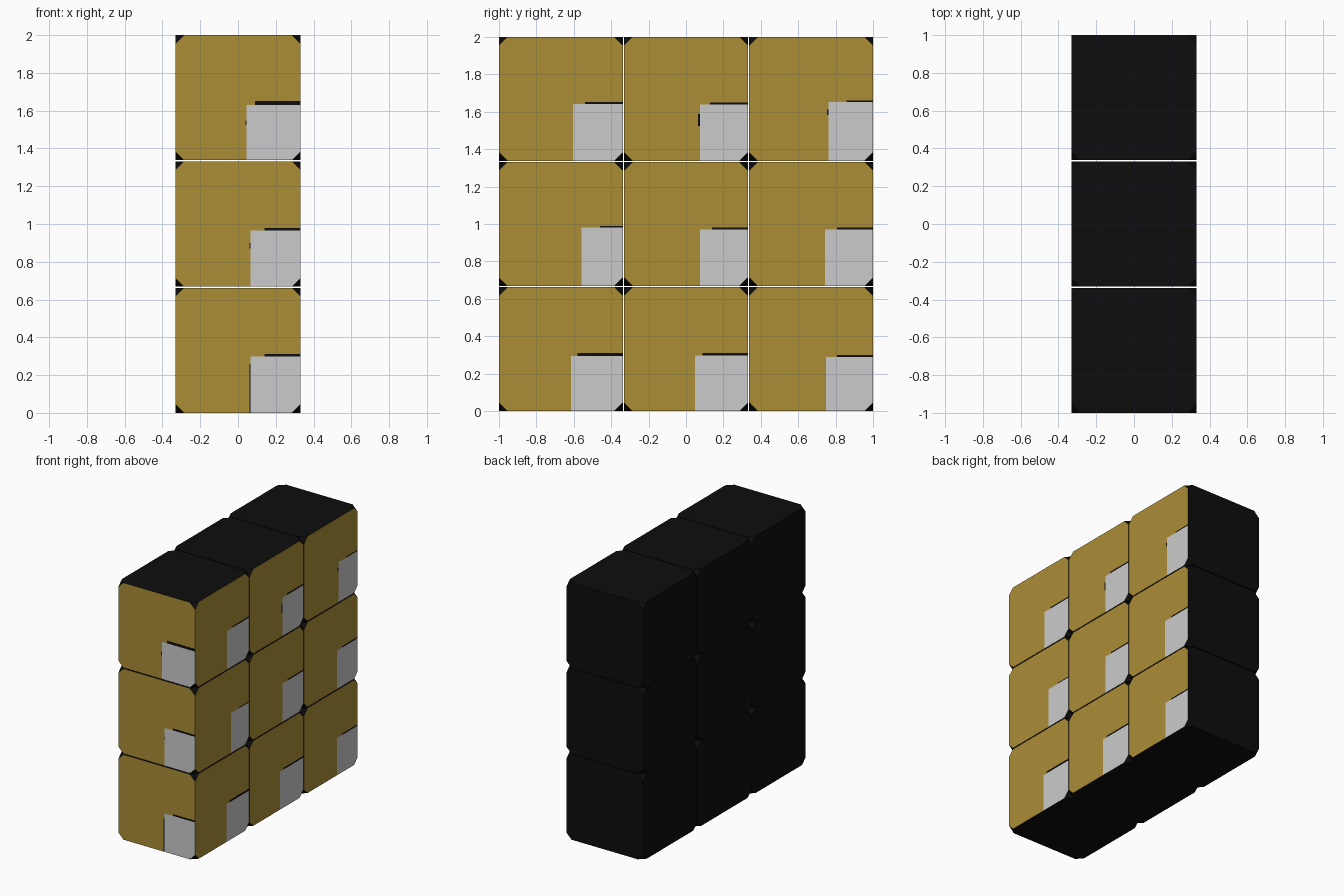
import bpy, bmesh
from mathutils import Vector

if "Cube" in bpy.data.objects:
    bpy.data.objects.remove(bpy.data.objects["Cube"])

SIZE, PITCH, CUT = 0.662, 0.669, 0.045


def material(name, rgb):
    m = bpy.data.materials.new(name)
    m.diffuse_color = (*rgb, 1)
    m.use_nodes = True
    m.node_tree.nodes["Principled BSDF"].inputs["Base Color"].default_value = m.diffuse_color
    return m


MATS = [material("black plastic", (0.004, 0.004, 0.004)),
        material("gold", (0.413, 0.270, 0.037)),
        material("light grey", (0.597, 0.597, 0.597))]

# Per face, local to its lower left corner:
# grey left, grey top, shadow strip top, strip start, (side strip width, low, high)
NONE = (0, 0, 0)
FRONT = [(0.397, 0.299, 0.313, 0.47, (0.006, 0.0, 0.26)),
         (0.397, 0.296, 0.311, 0.47, (0.004, 0.20, 0.23)),
         (0.376, 0.291, 0.312, 0.42, (0.006, 0.185, 0.21))]
RIGHT = [[(0.385, 0.294, 0.310, 0.42, NONE),
          (0.378, 0.296, 0.309, 0.42, NONE),
          (0.410, 0.289, 0.300, 0.47, NONE)],
         [(0.440, 0.313, 0.321, 0.54, NONE),
          (0.405, 0.301, 0.312, 0.47, NONE),
          (0.405, 0.301, 0.312, 0.47, NONE)],
         [(0.395, 0.303, 0.314, 0.46, NONE),
          (0.405, 0.300, 0.312, 0.46, (0.011, 0.185, 0.25)),
          (0.425, 0.313, 0.322, 0.52, (0.010, 0.245, 0.275))]]


def paint_face(bm, normal, across, spec):
    """Cut one side of a block into gold, grey and black patches."""
    left, top, strip, start, (w, lo, hi) = spec
    up = Vector((0, 0, 1))
    h = SIZE / 2

    def side():
        bm.normal_update()
        return [f for f in bm.faces if f.normal.dot(normal) > 0.99]

    def cut(axis, d):
        fs = side()
        geom = fs + list({e for f in fs for e in f.edges}) + list({v for f in fs for v in f.verts})
        bmesh.ops.bisect_plane(bm, geom=geom, dist=1e-5,
                               plane_co=axis * (d - h), plane_no=axis)

    for d in [left, start] + ([left - w] if w else []):
        cut(across, d)
    for d in [top, strip] + ([lo, hi] if w else []):
        if d > 0:
            cut(up, d)
    for f in side():
        c = f.calc_center_median()
        u, v = c.dot(across) + h, c.z + h
        if u > left and v < top:
            f.material_index = 2
        elif u > start and v < strip:
            f.material_index = 0
        elif w and left - w < u < left and lo < v < hi:
            f.material_index = 0
        else:
            f.material_index = 1


# Nine blocks with clipped corners: one wide, three deep, three high
for row in range(3):
    for col in range(3):
        bm = bmesh.new()
        bmesh.ops.create_cube(bm, size=SIZE)
        bmesh.ops.bevel(bm, geom=bm.verts[:], offset=CUT, segments=1,
                        profile=0.5, affect='VERTICES')
        # patterned right side, and patterned front on the first column
        paint_face(bm, Vector((1, 0, 0)), Vector((0, 1, 0)), RIGHT[row][col])
        if col == 0:
            paint_face(bm, Vector((0, -1, 0)), Vector((1, 0, 0)), FRONT[row])
        me = bpy.data.meshes.new("block")
        bm.to_mesh(me)
        bm.free()
        for m in MATS:
            me.materials.append(m)
        ob = bpy.data.objects.new(f"block_row{row + 1}_column{col + 1}", me)
        ob.location = (0, (col - 1) * PITCH, SIZE / 2 + row * PITCH)
        bpy.context.collection.objects.link(ob)
